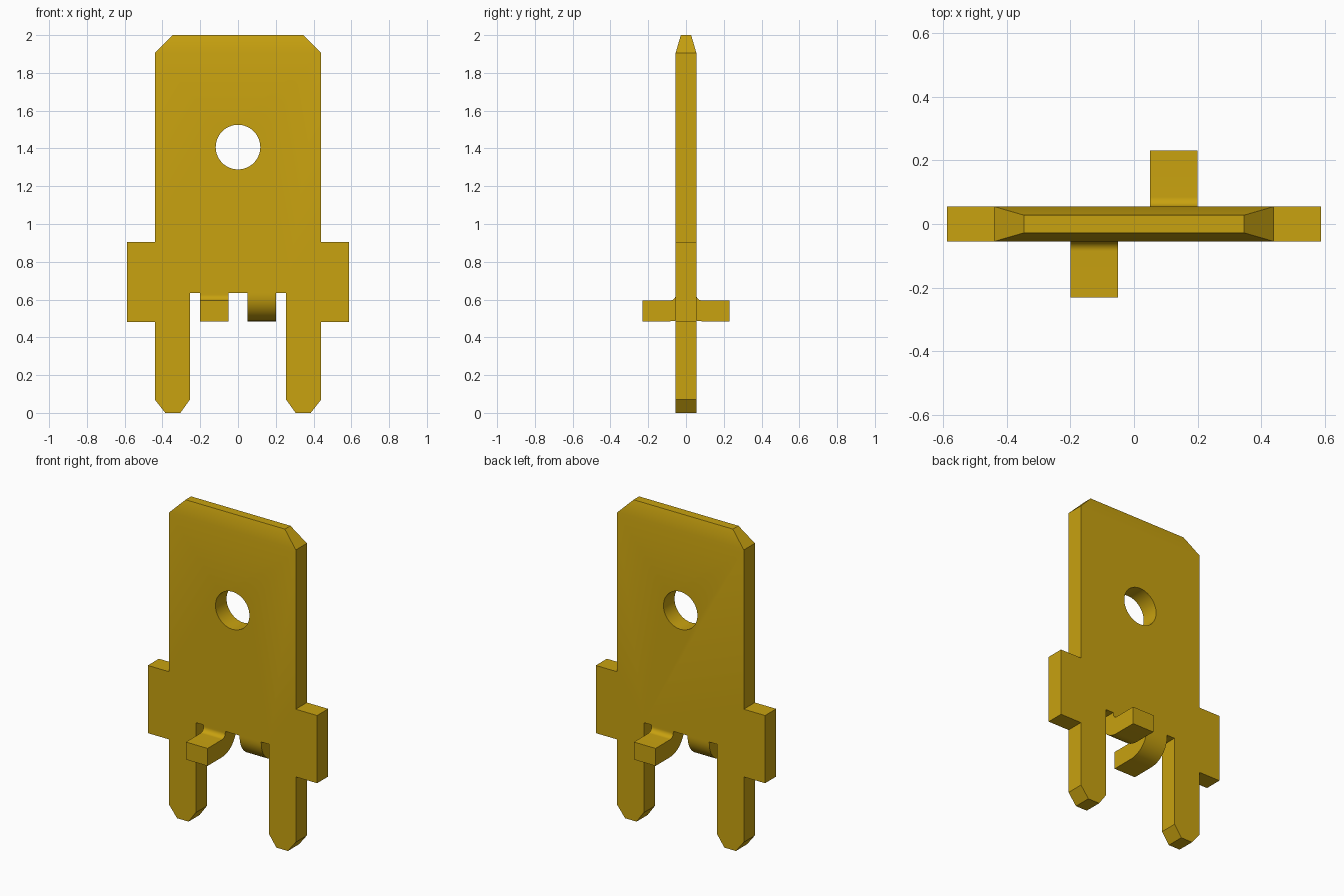
import bpy, bmesh
from math import sin, cos, pi
from mathutils import Vector

cube = bpy.data.objects.get("Cube")
if cube:
    bpy.data.objects.remove(cube, do_unlink=True)

brass = bpy.data.materials.new("brass")
brass.use_nodes = True
colour = (0.58, 0.36, 0.005, 1)
brass.diffuse_color = colour
brass.node_tree.nodes["Principled BSDF"].inputs["Base Color"].default_value = colour

HALF = 0.055        # half of the sheet thickness
SHOULDER = 1.905    # where the bevelled tip starts
SLOT_TOP = 0.635    # underside of the body between the legs


def prism(points, offset):
    """Closed bmesh: a planar outline swept along an offset."""
    bm = bmesh.new()
    face = bm.faces.new([bm.verts.new(p) for p in points])
    swept = bmesh.ops.extrude_face_region(bm, geom=[face])["geom"]
    bmesh.ops.translate(bm, vec=offset, verts=[v for v in swept if isinstance(v, bmesh.types.BMVert)])
    bmesh.ops.recalc_face_normals(bm, faces=bm.faces)
    return bm


def finish(bm, name):
    mesh = bpy.data.meshes.new(name)
    bm.to_mesh(mesh)
    bm.free()
    mesh.materials.append(brass)
    obj = bpy.data.objects.new(name, mesh)
    bpy.context.collection.objects.link(obj)
    return obj


def smooth(obj):
    bpy.ops.object.select_all(action="DESELECT")
    bpy.context.view_layer.objects.active = obj
    obj.select_set(True)
    bpy.ops.object.shade_smooth_by_angle(angle=pi / 7)


# Blade outline: one half, mirrored to the other
half = [(0.255, SLOT_TOP), (0.255, 0.07), (0.305, 0), (0.385, 0), (0.44, 0.07),
        (0.44, 0.48), (0.588, 0.48), (0.588, 0.905), (0.44, 0.905), (0.44, SHOULDER)]
outline = half + [(-x, z) for x, z in reversed(half)]
bm = prism([(x, -HALF, z) for x, z in outline], Vector((0, 2 * HALF, 0)))

# Tapered tip grown from the top face
top = max(bm.faces, key=lambda f: f.calc_center_median().z)
tip = bmesh.ops.extrude_face_region(bm, geom=[top])["geom"]
for v in [g for g in tip if isinstance(g, bmesh.types.BMVert)]:
    v.co = (v.co.x * 0.345 / 0.44, v.co.y * 0.5, 2)
if top.is_valid:
    bmesh.ops.delete(bm, geom=[top], context="FACES_ONLY")
bmesh.ops.recalc_face_normals(bm, faces=bm.faces)
blade = finish(bm, "blade")

# Round hole through the blade
ring = [(0.118 * cos(2 * pi * i / 64), -0.2, 1.407 + 0.118 * sin(2 * pi * i / 64)) for i in range(64)]
cutter = finish(prism(ring, Vector((0, 0.4, 0))), "hole_cutter")
cutter.hide_render = True
cut = blade.modifiers.new("hole", "BOOLEAN")
cut.operation, cut.solver, cut.object = "DIFFERENCE", "EXACT", cutter
bpy.context.view_layer.objects.active = blade
bpy.ops.object.modifier_apply(modifier=cut.name)
bpy.data.objects.remove(cutter, do_unlink=True)
smooth(blade)


# Bent tabs between the legs, one to each side
def tab_profile(inner=0.03, steps=12):
    cy, cz = HALF + inner, 0.595 + inner

    def arc(r):
        return [(cy - r * cos(i * pi / 2 / steps), cz - r * sin(i * pi / 2 / steps))
                for i in range(steps + 1)]
    return ([(HALF, SLOT_TOP)] + arc(inner) + [(0.231, cz - inner), (0.231, cz - inner - 2 * HALF)]
            + arc(inner + 2 * HALF)[::-1] + [(-HALF, SLOT_TOP)])


for name, side in (("front_tab", -1), ("back_tab", 1)):
    points = [(side * 0.05, side * y, z) for y, z in tab_profile()]
    smooth(finish(prism(points, Vector((side * 0.15, 0, 0))), name))
